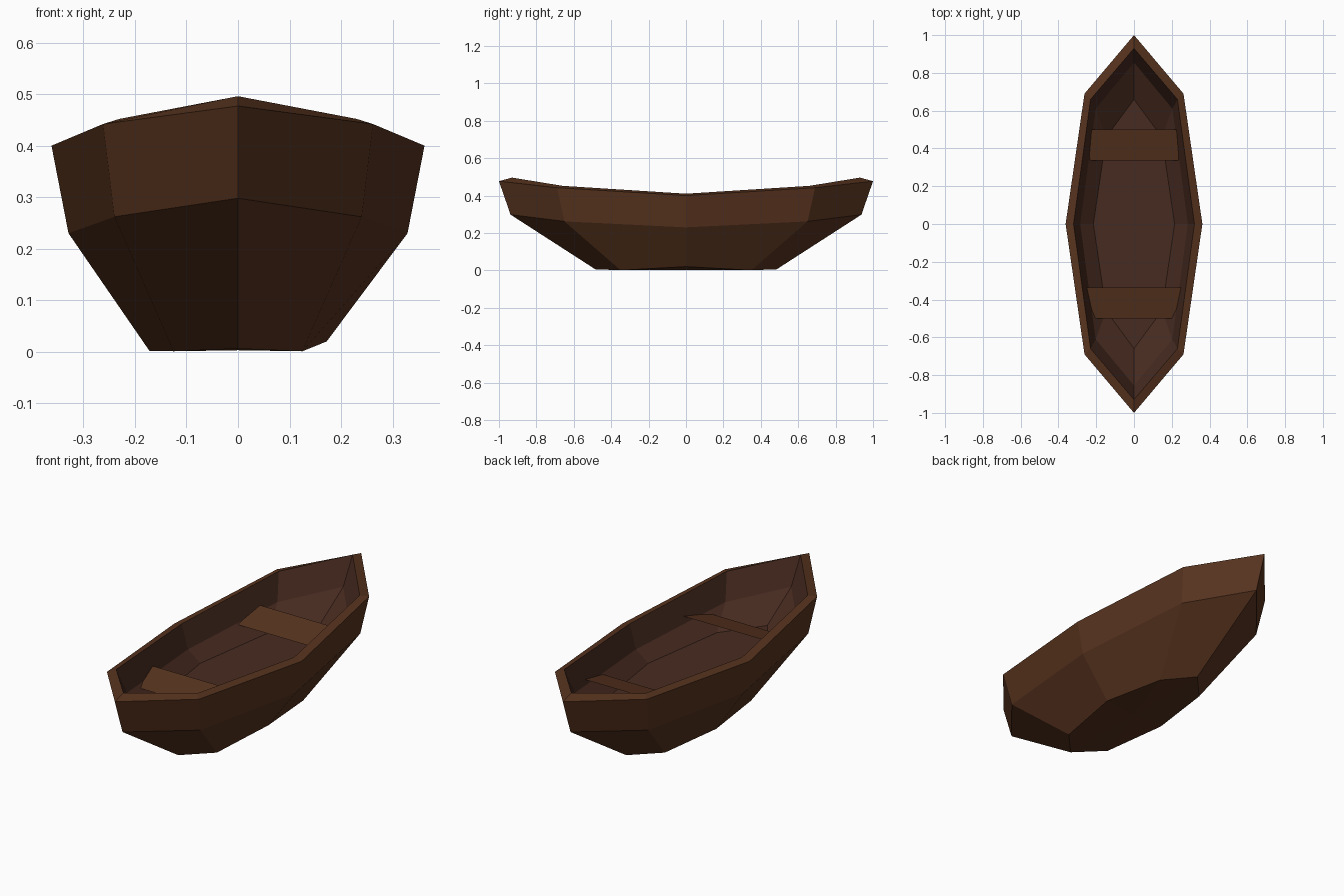
import bpy, bmesh

if "Cube" in bpy.data.objects:
    bpy.data.objects.remove(bpy.data.objects["Cube"])


def material(name, rgb):
    m = bpy.data.materials.new(name)
    m.diffuse_color = (*rgb, 1)
    m.use_nodes = True
    m.node_tree.nodes["Principled BSDF"].inputs["Base Color"].default_value = m.diffuse_color
    return m


hull_brown = material("hull brown", (0.095, 0.033, 0.013))
inner_brown = material("inner brown", (0.064, 0.024, 0.0145))


def finish(bm, name, mats):
    me = bpy.data.meshes.new(name)
    bm.to_mesh(me)
    bm.free()
    for m in mats:
        me.materials.append(m)
    ob = bpy.data.objects.new(name, me)
    bpy.context.collection.objects.link(ob)
    return ob


def ring(bm, tip, shoulder, side):
    """Eight-point boat outline from tip (y,z), shoulder (x,y,z), side (x,z)."""
    ty, tz = tip
    sx, sy, sz = shoulder
    mx, mz = side
    pts = [(0, -ty, tz), (sx, -sy, sz), (mx, 0, mz), (sx, sy, sz),
           (0, ty, tz), (-sx, sy, sz), (-mx, 0, mz), (-sx, -sy, sz)]
    return [bm.verts.new(p) for p in pts]


# Hull: outlines from the keel up the outside, over the rim, down the inside
bm = bmesh.new()
outlines = [
    ((0.485, 0.006), (0.125, 0.35, 0.001), (0.172, 0.002)),  # bottom
    ((0.938, 0.298), (0.24, 0.65, 0.262), (0.329, 0.23)),    # chine
    ((1.0, 0.477), (0.262, 0.69, 0.442), (0.362, 0.40)),     # outer rim
    ((0.93, 0.496), (0.23, 0.66, 0.452), (0.32, 0.41)),      # inner rim
    ((0.855, 0.36), (0.203, 0.61, 0.32), (0.285, 0.288)),    # inner chine
    ((0.66, 0.235), (0.147, 0.46, 0.235), (0.215, 0.235)),   # floor edge
]
rings = [ring(bm, *o) for o in outlines]
rings[0][2].co.z = 0.02                                      # slight dent in the keel edge
for r, (a, b) in enumerate(zip(rings, rings[1:])):
    for i in range(8):
        j = (i + 1) % 8
        f = bm.faces.new((a[i], a[j], b[j], b[i]))
        f.material_index = 1 if r >= 3 else 0

# Bottom and floor caps
for loop, z, idx in ((rings[0][::-1], 0.003, 0), (rings[-1], 0.235, 1)):
    c = bm.verts.new((0, 0, z))
    for i in range(8):
        f = bm.faces.new((loop[i], loop[(i + 1) % 8], c))
        f.material_index = idx
bmesh.ops.recalc_face_normals(bm, faces=bm.faces)
finish(bm, "hull", [hull_brown, inner_brown])


# Seats: thin tilted boards let into the side walls
def seat(name, y0, w0, y1, w1):
    bm = bmesh.new()
    outline = ((-w0, y0, 0.30), (w0, y0, 0.30), (w1, y1, 0.34), (-w1, y1, 0.34))
    bm.faces.new([bm.verts.new(p) for p in outline])
    finish(bm, name, [hull_brown])


seat("front_seat", -0.50, 0.222, -0.335, 0.256)
seat("back_seat", 0.335, 0.25, 0.50, 0.236)
